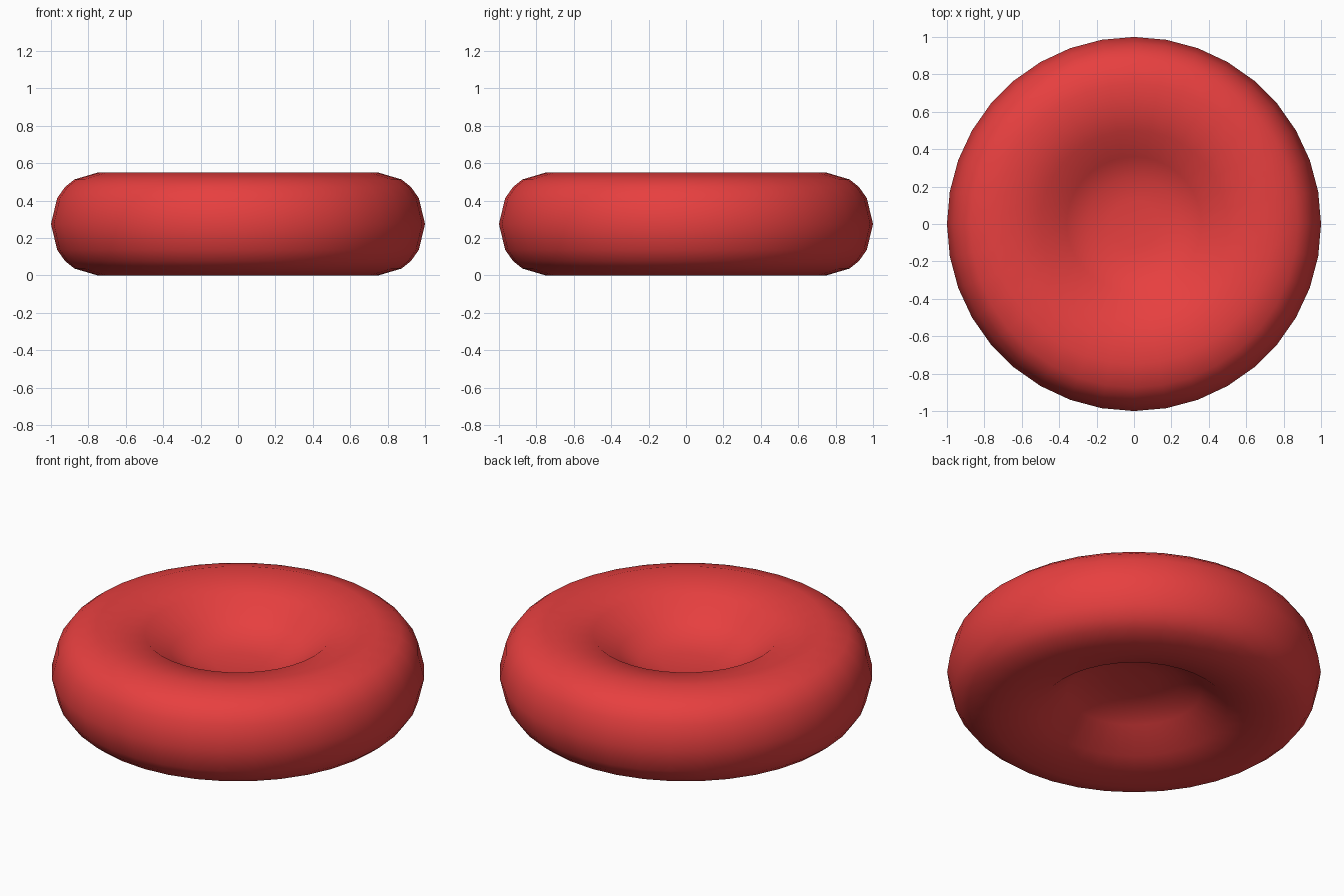
import bpy, bmesh, math

if "Cube" in bpy.data.objects:
    bpy.data.objects.remove(bpy.data.objects["Cube"])

MID = 0.275      # height of the symmetry plane
SEGMENTS = 36

# Upper half of the cross-section: (radius, height above the middle plane)
upper = [(0, 0.05), (0.13, 0.053), (0.25, 0.07), (0.36, 0.12), (0.5, 0.23),
         (0.62, 0.254), (0.75, 0.275), (0.875, 0.238), (0.925, 0.198),
         (0.967, 0.1375)]
profile = ([(r, MID + h) for r, h in upper] + [(1.0, MID)]
           + [(r, MID - h) for r, h in reversed(upper)])

# Dimpled disc, revolved around z
bm = bmesh.new()
verts = [bm.verts.new((r, 0, z)) for r, z in profile]
edges = [bm.edges.new(pair) for pair in zip(verts, verts[1:])]
bmesh.ops.spin(bm, geom=verts + edges, cent=(0, 0, 0), axis=(0, 0, 1),
               angle=2 * math.pi, steps=SEGMENTS)
bmesh.ops.remove_doubles(bm, verts=bm.verts, dist=1e-4)
bmesh.ops.recalc_face_normals(bm, faces=bm.faces)
for f in bm.faces:
    f.smooth = True
mesh = bpy.data.meshes.new("dimpled_disc")
bm.to_mesh(mesh)
bm.free()
disc = bpy.data.objects.new("dimpled_disc", mesh)
bpy.context.collection.objects.link(disc)

# Red colour
red = bpy.data.materials.new("red")
red.diffuse_color = (0.8, 0.05, 0.05, 1)
red.use_nodes = True
red.node_tree.nodes["Principled BSDF"].inputs["Base Color"].default_value = red.diffuse_color
mesh.materials.append(red)
